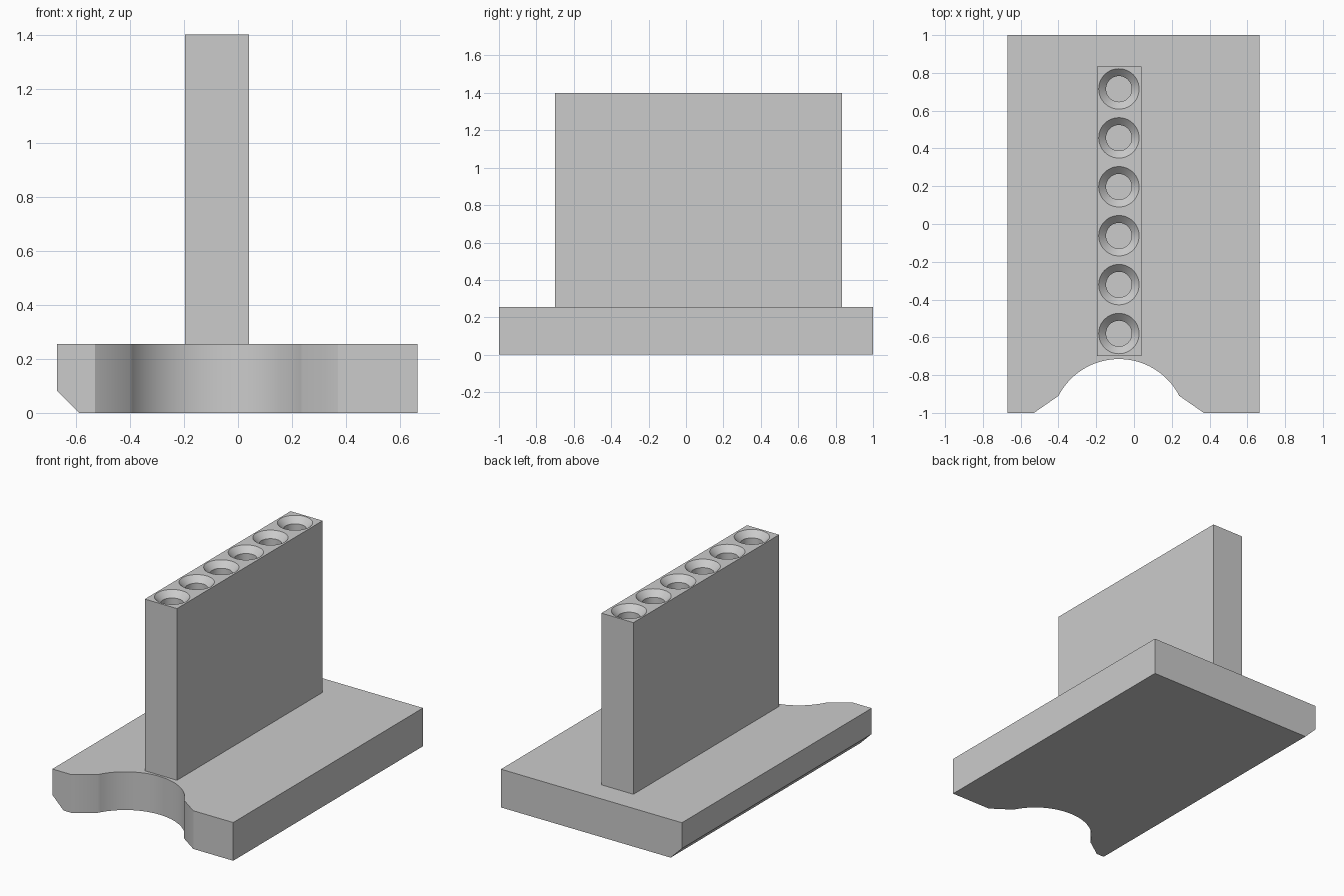
import bpy
import bmesh
import math
from mathutils import Vector

if "Cube" in bpy.data.objects:
    bpy.data.objects.remove(bpy.data.objects["Cube"], do_unlink=True)

BASE_TOP, WALL_TOP = 0.255, 1.4
AXIS_X = -0.08          # centre line of the wall and the notch

grey = bpy.data.materials.new("plain grey")
grey.use_nodes = True
grey.diffuse_color = (0.6, 0.6, 0.6, 1)
grey.node_tree.nodes["Principled BSDF"].inputs["Base Color"].default_value = (0.6, 0.6, 0.6, 1)


def finish(bm, name):
    """Turn a bmesh into a named object with the grey material."""
    bmesh.ops.recalc_face_normals(bm, faces=bm.faces)
    mesh = bpy.data.meshes.new(name)
    bm.to_mesh(mesh)
    bm.free()
    mesh.materials.append(grey)
    obj = bpy.data.objects.new(name, mesh)
    bpy.context.collection.objects.link(obj)
    return obj


def activate(obj):
    bpy.ops.object.select_all(action='DESELECT')
    obj.select_set(True)
    bpy.context.view_layer.objects.active = obj


def prism(bm, outline, z0, z1):
    """Extrude a plan outline from z0 up to z1."""
    face = bm.faces.new([bm.verts.new((x, y, z0)) for x, y in outline])
    top = bmesh.ops.extrude_face_region(bm, geom=[face])["geom"]
    verts = [v for v in top if isinstance(v, bmesh.types.BMVert)]
    bmesh.ops.translate(bm, verts=verts, vec=(0, 0, z1 - z0))


# Base plate with a round notch and flared mouth at the front
radius, centre_y = 0.36, -1.075
half_angle = math.asin(0.32 / radius)
arc = []
for i in range(41):
    a = half_angle * (1 - i / 20)
    arc.append((AXIS_X + radius * math.sin(a), centre_y + radius * math.cos(a)))
outline = [(-0.67, 1), (-0.67, -1), (-0.53, -1)] + arc[::-1] + [(0.37, -1), (0.665, -1), (0.665, 1)]
bm = bmesh.new()
prism(bm, outline, 0, BASE_TOP)

# Bevel along the lower right-hand edge
cut = bmesh.ops.bisect_plane(bm, geom=bm.verts[:] + bm.edges[:] + bm.faces[:],
                             plane_co=(-0.67, 0, 0.083),
                             plane_no=Vector((-1, 0, -1)).normalized(), clear_outer=True)
bmesh.ops.holes_fill(bm, edges=[e for e in bm.edges if e.is_boundary], sides=0)
base = finish(bm, "base_plate")

# Upright wall
bm = bmesh.new()
prism(bm, [(-0.197, -0.7), (0.04, -0.7), (0.04, 0.835), (-0.197, 0.835)], BASE_TOP, WALL_TOP)
wall = finish(bm, "upright_wall")

# Countersunk holes: one lathed profile repeated along the wall
SIDES = 48
profile = [(0.147, 0.04), (0.068, -0.039), (0.068, -0.4)]
bm = bmesh.new()
for n in range(6):
    y = -0.58 + 0.259 * n
    rings = []
    for r, z in profile:
        angles = [2 * math.pi * k / SIDES for k in range(SIDES)]
        rings.append([bm.verts.new((AXIS_X + r * math.cos(a), y + r * math.sin(a), WALL_TOP + z))
                      for a in angles])
    for lower, upper in zip(rings, rings[1:]):
        for k in range(SIDES):
            j = (k + 1) % SIDES
            bm.faces.new((lower[k], lower[j], upper[j], upper[k]))
    bm.faces.new(rings[0])
    bm.faces.new(rings[-1])
cutter = finish(bm, "hole_cutter")
cutter.hide_render = True

drill = wall.modifiers.new("holes", 'BOOLEAN')
drill.operation = 'DIFFERENCE'
drill.solver = 'EXACT'
drill.use_self = True
drill.object = cutter
activate(wall)
bpy.ops.object.modifier_apply(modifier=drill.name)
bpy.data.objects.remove(cutter, do_unlink=True)

# Smooth curved walls, keep edges sharp
for obj in (base, wall):
    activate(obj)
    bpy.ops.object.shade_smooth_by_angle(angle=math.radians(30))
